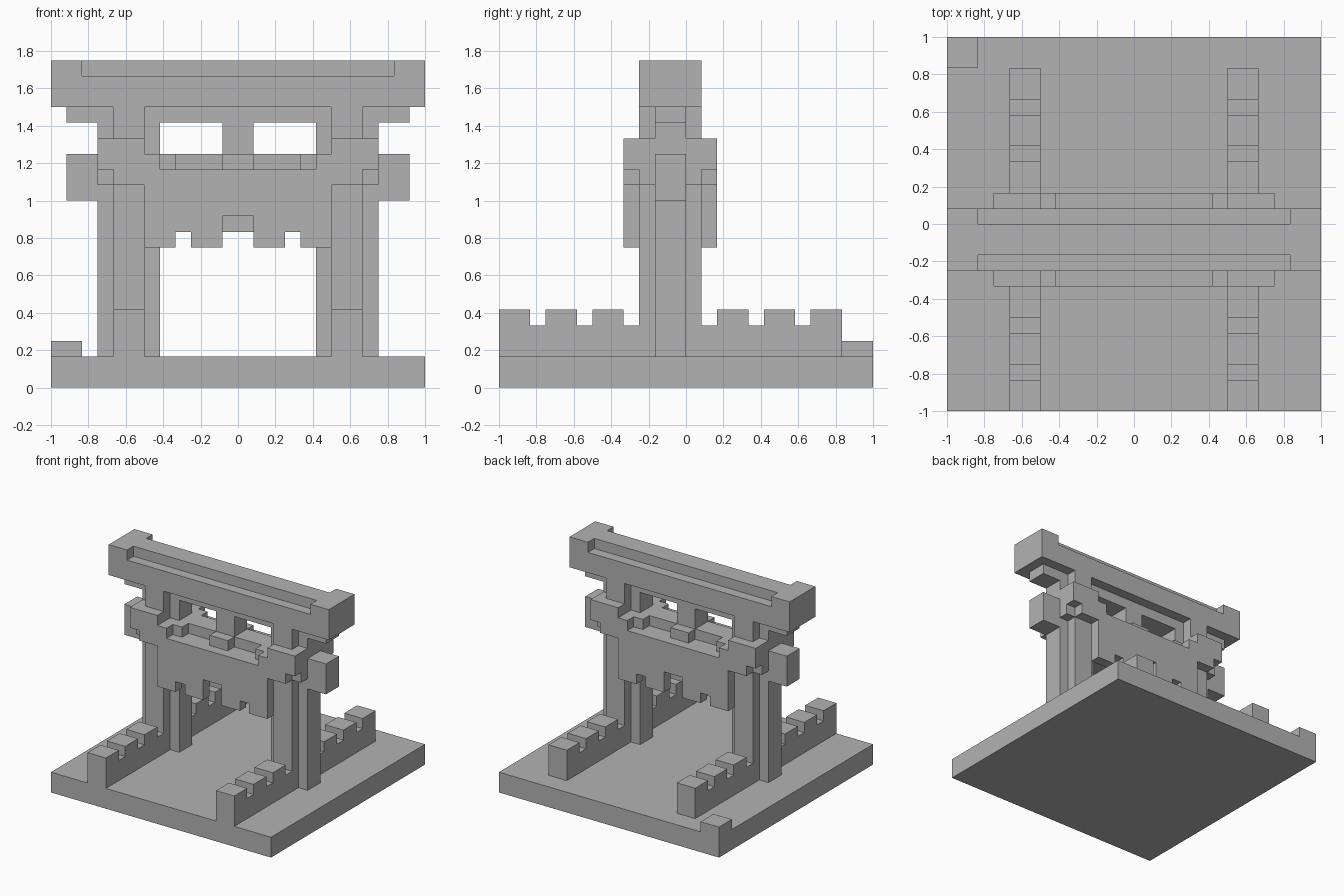
import bpy
import bmesh
from mathutils import Vector

U = 1 / 12   # one block
MID = -1     # y of the gate's centre line, in blocks

if "Cube" in bpy.data.objects:
    bpy.data.objects.remove(bpy.data.objects["Cube"], do_unlink=True)

stone = bpy.data.materials.new("grey_stone")
stone.use_nodes = True
grey = (0.45, 0.45, 0.45, 1)
stone.diffuse_color = grey
stone.node_tree.nodes["Principled BSDF"].inputs["Base Color"].default_value = grey


def extrude(name, points, depth):
    """Extrude a flat outline of 3D points (in blocks) along depth."""
    bm = bmesh.new()
    face = bm.faces.new([bm.verts.new(Vector(p) * U) for p in points])
    new = bmesh.ops.extrude_face_region(bm, geom=[face])["geom"]
    top = [v for v in new if isinstance(v, bmesh.types.BMVert)]
    bmesh.ops.translate(bm, verts=top, vec=Vector(depth) * U)
    bmesh.ops.recalc_face_normals(bm, faces=bm.faces)
    mesh = bpy.data.meshes.new(name)
    bm.to_mesh(mesh)
    bm.free()
    mesh.materials.append(stone)
    obj = bpy.data.objects.new(name, mesh)
    bpy.context.collection.objects.link(obj)
    return obj


def box(name, x0, x1, y0, y1, z0, z1):
    return extrude(name, [(x0, y0, z0), (x1, y0, z0), (x1, y1, z0), (x0, y1, z0)], (0, 0, z1 - z0))


def outline(columns):
    """Stepped outline around touching (start, end, bottom, top) columns."""
    upper, lower = [], []
    for a, b, low, high in columns:
        upper += [(a, high), (b, high)]
        lower += [(a, low), (b, low)]
    points = []
    for p in upper + lower[::-1]:
        # drop repeated and in-line points
        if points and points[-1] == p:
            continue
        if len(points) > 1 and points[-1][1] == points[-2][1] == p[1]:
            points.pop()
        points.append(p)
    return points


def slab(name, half, y0, y1):
    """Slab across the gate; half lists (outer x, bottom, top) from the middle out."""
    right, x = [], 0
    for end, low, high in half:
        right.append((x, end, low, high))
        x = end
    left = [(-b, -a, low, high) for a, b, low, high in reversed(right)]
    pts = [(x, y0, z) for x, z in outline(left + right)]
    return extrude(name, pts, (0, y1 - y0, 0))


# Ground plate with its corner block
box("ground_plate", -12, 12, -12, 12, 0, 2)
box("corner_block", -12, -10, 10, 12, 2, 3)

# Battlement walls: three raised blocks before and after the gate
steps = []
for start in (-12, -9, -6):
    steps += [(start, start + 2, 2, 5), (start + 2, start + 3, 2, 4)]
steps.append((-3, 2, 2, 4))
for start in (2, 5, 8):
    steps.append((start, start + 2, 2, 5))
    if start < 8:
        steps.append((start + 2, start + 3, 2, 4))

# Cross-shaped plan of a pillar
cross = [(-1, -2), (1, -2), (1, -1), (2, -1), (2, 1), (1, 1),
         (1, 2), (-1, 2), (-1, 1), (-2, 1), (-2, -1), (-1, -1)]

for side, x in (("right", -7), ("left", 7)):
    extrude(side + "_wall", [(x - 1, y, z) for y, z in outline(steps)], (2, 0, 0))
    extrude(side + "_pillar", [(x + px, MID + py, 2) for px, py in cross], (0, 0, 16))

# Crossbeam, lintel and window post along the centre line
slab("crossbeam", [(5, 10, 15), (11, 12, 15)], MID - 1, MID + 1)
box("lintel", -11, 11, MID - 1, MID + 1, 17, 18)
box("window_post", -1, 1, MID - 1, MID + 1, 15, 17)
for x in (-9, 5):
    box("pillar_collar", x, x + 4, MID - 1, MID + 1, 13, 16)

# Stepped layers on the front and back of the gate
inner = [(1, 10, 15), (4, 10, 14), (6, 10, 15), (9, 13, 16)]
outer = [(1, 11, 14), (3, 9, 14), (4, 10, 14), (5, 9, 14),
         (6, 9, 15), (8, 13, 16), (9, 14, 16)]
rim = [(10, 18, 20), (12, 18, 21)]
for side, s in (("front", -1), ("back", 1)):
    slab(side + "_ledge", inner, MID + s, MID + 2 * s)
    slab(side + "_panel", outer, MID + 2 * s, MID + 3 * s)
    slab(side + "_roof_rim", rim, MID + s, MID + 2 * s)

# Roof ridge
box("roof_ridge", -12, 12, MID - 1, MID + 1, 18, 21)
